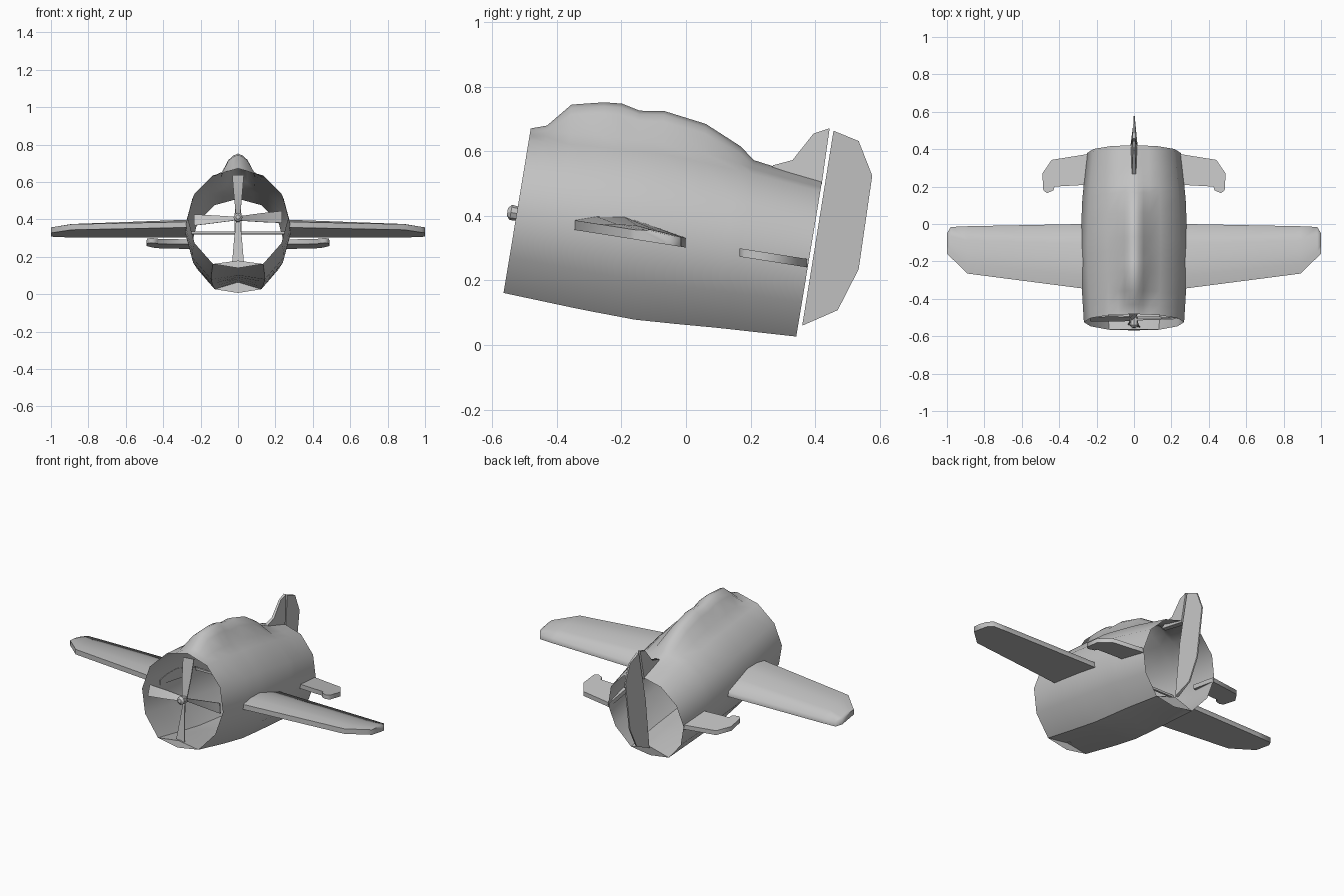
import bpy, math
from mathutils import Matrix, Vector

old = bpy.data.objects.get("Cube")
if old:
    bpy.data.objects.remove(old, do_unlink=True)

grey = bpy.data.materials.new("plain_grey")
grey.use_nodes = True
COLOUR = (0.55, 0.55, 0.55, 1)
grey.diffuse_color = COLOUR
grey.node_tree.nodes["Principled BSDF"].inputs["Base Color"].default_value = COLOUR

TILT = math.radians(9.4)   # nose-up attitude


def build(name, verts, faces, angle=50, mirror=False):
    me = bpy.data.meshes.new(name)
    me.from_pydata([tuple(v) for v in verts], [], faces)
    me.validate()
    ob = bpy.data.objects.new(name, me)
    bpy.context.collection.objects.link(ob)
    me.materials.append(grey)
    bpy.ops.object.select_all(action='DESELECT')
    ob.select_set(True)
    bpy.context.view_layer.objects.active = ob
    bpy.ops.object.mode_set(mode='EDIT')
    bpy.ops.mesh.select_all(action='SELECT')
    bpy.ops.mesh.normals_make_consistent(inside=False)
    bpy.ops.object.mode_set(mode='OBJECT')
    bpy.ops.object.shade_smooth_by_angle(angle=math.radians(angle))
    if mirror:
        ob.modifiers.new("Mirror", 'MIRROR')
    return ob


def loft(name, sections, closed=False, caps=False, **kw):
    n = len(sections[0])
    verts = [p for s in sections for p in s]
    faces = []
    for i in range(len(sections) - 1):
        for j in range(n if closed else n - 1):
            k = (j + 1) % n
            faces.append((i*n + j, i*n + k, (i+1)*n + k, (i+1)*n + j))
    if caps:
        faces += [tuple(range(n)), tuple(range(len(verts) - n, len(verts)))]
    return build(name, verts, faces, **kw)


# Fuselage rings: centre y, centre z, half width, half height
RINGS = [(-.525, .405, .268, .269), (-.28, .367, .283, .285), (-.10, .34, .286, .293),
         (.14, .302, .276, .275), (.38, .258, .25, .255)]
# Stations along the hull: centre y, height of the canopy ridge
STATIONS = [(-.525, .671), (-.475, .68), (-.40, .745), (-.30, .752), (-.245, .748),
            (-.19, .726), (-.115, .725), (.015, .685), (.125, .615), (.165, .573),
            (.27, .54), (.38, .508)]
# Canopy cross-section: step away from the ridge, share of the lift
RIDGE = [(-.62, .2), (-.36, .8), (-.18, .95), (0, 1), (.18, .95), (.36, .8), (.62, .2)]


def ring_at(y):
    for a, b in zip(RINGS, RINGS[1:]):
        if y <= b[0]:
            t = (y - a[0]) / (b[0] - a[0])
            return [p + t * (q - p) for p, q in zip(a, b)]


def ring_point(ring, step, lift=0.0):
    y, z, w, h = ring
    a = step * math.pi / 6
    r = h * math.cos(a) + lift
    if step in (-5, 5):           # flattened belly corners
        r -= .014
    return Vector((w * math.sin(a), y + r * math.sin(TILT), z + r * math.cos(TILT)))


# Twelve-sided open hull with the canopy swelling out of its top
hull, belly = [], []
for y, top in STATIONS:
    ring = ring_at(y)
    crown = ring_point(ring, 0)
    lift = max(0, top - crown.z)
    sec = [ring_point(ring, s) for s in range(-5, 0)]
    for s, share in RIDGE:
        p = crown.lerp(ring_point(ring, math.copysign(1, s)), abs(s))
        p.z += lift * share
        sec.append(p)
    sec += [ring_point(ring, s) for s in range(1, 6)]
    hull.append(sec)
    belly.append([sec[-1], ring_point(ring, 6, .04 + .02 * (y + .525)), sec[0]])
loft("fuselage", hull)

# Belly folded inwards between the end hoops
loft("belly", belly, angle=40)
for name, ring, fold in (("front_hoop", RINGS[0], belly[0]), ("rear_hoop", RINGS[-1], belly[-1])):
    build(name, fold + [ring_point(ring, 6)], [(0, 1, 3), (1, 2, 3)])


def wing_z(y):
    return .302 - .158 * y


# Main wings: x, leading y, trailing y, camber
WING = [(.272, -.345, 0, .034), (.89, -.265, -.012, .014),
        (.98, -.178, -.016, .008), (1.0, -.16, -.05, .004)]
sections = []
for x, lead, trail, camber in WING:
    sec = [Vector((x, lead, wing_z(lead)))]
    for t, c in ((0, 0), (.2, .65), (.45, 1), (.7, .6), (1, 0)):
        y = lead + t * (trail - lead)
        sec.append(Vector((x, y, wing_z(y) + .03 + c * camber)))
    sec.append(Vector((x, trail, wing_z(trail))))
    sections.append(sec)
loft("wings", sections, closed=True, caps=True, angle=80, mirror=True)

# Thin spar crossing the cabin
loft("wing_spar", [[Vector((x, y, z)) for y, z in ((-.015, .322), (0, .32), (0, .333), (-.015, .335))]
                   for x in (-.275, .275)], closed=True, caps=True)


def prism(name, low, high, **kw):
    n = len(low)
    faces = [tuple(range(n)), tuple(range(n, 2 * n))]
    faces += [(i, (i+1) % n, n + (i+1) % n, n + i) for i in range(n)]
    return build(name, low + high, faces, angle=80, **kw)


# Tailplanes with hooked tips
TAIL = [(.245, .375), (.27, .37), (.44, .343), (.49, .27), (.485, .18), (.465, .165),
        (.43, .18), (.425, .2), (.245, .21)]
prism("tailplanes", [Vector((x, y, wing_z(y) - .002)) for x, y in TAIL],
      [Vector((x, y, wing_z(y) + .024)) for x, y in TAIL], mirror=True)

# Fin and rudder: y, z, half thickness
FIN = [(.25, .53, .014), (.27, .557, .01), (.33, .573, .008), (.395, .655, .006),
       (.445, .672, .008), (.42, .495, .018)]
RUDDER = [(.457, .664, .008), (.535, .632, .004), (.577, .525, .004), (.535, .235, .004),
          (.47, .108, .004), (.36, .06, .01), (.41, .37, .02)]
for name, outline in (("fin", FIN), ("rudder", RUDDER)):
    prism(name, [Vector((-t, y, z)) for y, z, t in outline],
          [Vector((t, y, z)) for y, z, t in outline])

# Propeller just inside the front opening
place = Matrix.Translation((0, -.508, .405)) @ Matrix.Rotation(-TILT, 4, 'X')
for k in range(4):
    turn = place @ Matrix.Rotation(k * math.pi / 2 + math.radians(-2 if k % 2 else 0), 4, 'Y')
    sections = []
    for r, w, twist in ((.01, .014, 40), (.12, .024, 25), (.235, .032, 12)):
        c, s = w * math.cos(math.radians(twist)), w * math.sin(math.radians(twist))
        sections.append([turn @ Vector(p) for p in
                         ((-c, -s, r), (c, s, r), (c, s + .006, r), (-c, -s + .006, r))])
    loft("propeller_blade_%d" % (k + 1), sections, closed=True, caps=True, angle=30)
loft("propeller_hub", [[place @ Vector((r * math.cos(a), y, r * math.sin(a)))
                        for a in [math.pi * j / 4 for j in range(8)]]
                       for y, r in ((-.046, .012), (-.035, .024), (.01, .02))],
     closed=True, caps=True, angle=30)
